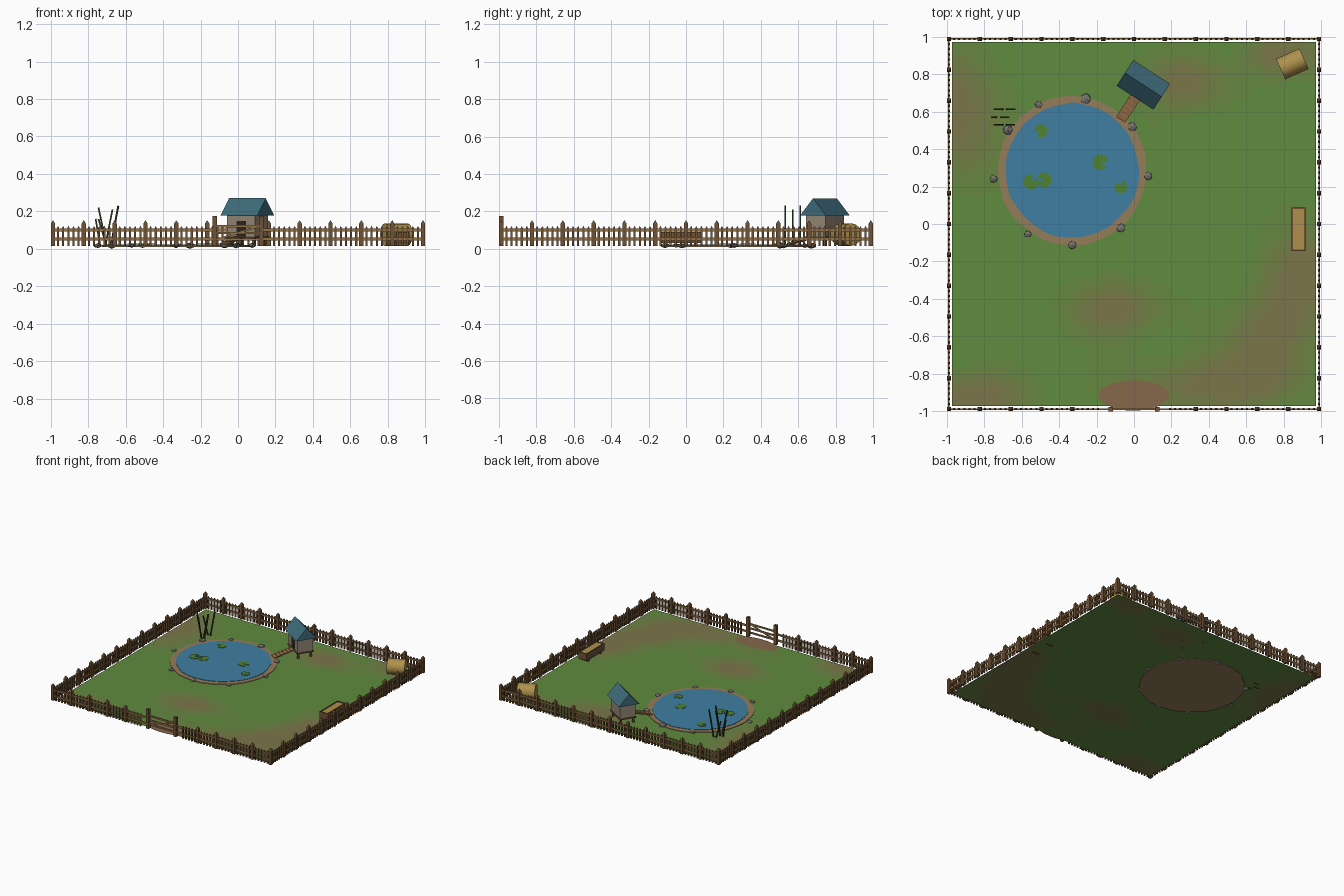
import bpy, bmesh, math, random
from mathutils import Matrix, Vector, noise

if "Cube" in bpy.data.objects:
    bpy.data.objects.remove(bpy.data.objects["Cube"])

random.seed(4)
G = 0.016  # ground level


def mat(name, r, g, b):
    m = bpy.data.materials.new(name)
    m.diffuse_color = (r, g, b, 1)
    m.use_nodes = True
    m.node_tree.nodes["Principled BSDF"].inputs["Base Color"].default_value = m.diffuse_color
    return m


WOOD = mat("wood", .16, .085, .035)
TAN = mat("tan_wood", .30, .18, .065)
PLANK = mat("plank", .30, .15, .06)
WALL = mat("wall", .30, .25, .19)
ROOF = mat("roof", .05, .15, .20)
DARK = mat("dark", .03, .02, .015)
HAY = mat("hay", .42, .28, .07)
STONE = mat("stone", .18, .17, .16)
SHORE = mat("shore", .30, .20, .10)
WATER = mat("water", .05, .21, .36)
LILY = mat("lily", .08, .22, .03)
REED = mat("reed", .03, .05, .02)
PATH = mat("path", .24, .14, .07)


def finish(name, bm, *mats, matrix=None):
    me = bpy.data.meshes.new(name)
    bmesh.ops.recalc_face_normals(bm, faces=bm.faces)
    bm.to_mesh(me)
    bm.free()
    for m in mats:
        me.materials.append(m)
    ob = bpy.data.objects.new(name, me)
    bpy.context.collection.objects.link(ob)
    if matrix:
        ob.matrix_world = matrix
    return ob


def box(bm, c, s, rot=Matrix()):
    bmesh.ops.create_cube(bm, size=1, matrix=Matrix.Translation(c) @ rot @ Matrix.Diagonal((*s, 1)))


def beam(bm, a, b, w, h):
    """Box running from a to b."""
    a, b = Vector(a), Vector(b)
    rot = (b - a).to_track_quat('X', 'Z').to_matrix().to_4x4()
    box(bm, (a + b) / 2, ((b - a).length, w, h), rot)


def post(bm, x, y, w, z1, tip):
    box(bm, (x, y, (G + z1) / 2), (w, w, z1 - G))
    bmesh.ops.create_cone(bm, segments=4, radius1=w * .7071, radius2=0, depth=tip,
                          matrix=Matrix.Translation((x, y, z1 + tip / 2)) @ Matrix.Rotation(math.pi / 4, 4, 'Z'))


def slab(name, pts, z0, z1, m):
    """Flat outline, extruded when z1 > z0."""
    bm = bmesh.new()
    f = bm.faces.new([bm.verts.new((x, y, z0)) for x, y in pts])
    if z1 > z0:
        r = bmesh.ops.extrude_face_region(bm, geom=[f])
        bmesh.ops.translate(bm, vec=(0, 0, z1 - z0), verts=[v for v in r["geom"] if isinstance(v, bmesh.types.BMVert)])
    return finish(name, bm, m)


def blob(cx, cy, rx, ry, n, wob=0.0):
    out = []
    for i in range(n):
        a = math.tau * i / n
        k = 1 + wob * random.uniform(-1, 1)
        out.append((cx + rx * k * math.cos(a), cy + ry * k * math.sin(a)))
    return out


# Ground with worn brown patches
steps = 6
shades = [mat("grass_%d" % i, .115 + .1 * i / steps, .26 - .095 * i / steps, .05 + .02 * i / steps) for i in range(steps)]
patches = [(-.92, .6, .22, .35), (.9, -.28, .22, .28), (-.85, -.93, .3, .14), (.45, -.85, .45, .16),
           (.7, -.6, .2, .2), (-.1, -.45, .25, .15), (.25, .75, .22, .15), (.8, .9, .2, .12)]
bm = bmesh.new()
bmesh.ops.create_grid(bm, x_segments=56, y_segments=56, size=.972, matrix=Matrix.Translation((0, 0, G)))
for f in bm.faces:
    c = f.calc_center_median()
    k = sum(math.exp(-((c.x - x) / rx) ** 2 - ((c.y - y) / ry) ** 2) for x, y, rx, ry in patches)
    k += .2 * noise.noise(c * 3)
    f.material_index = max(0, min(steps - 1, int(k * steps)))
finish("ground", bm, *shades)
slab("gate_path", blob(0, -.915, .19, .082, 14, .02), G + .002, G + .002, PATH)

# Pond
slab("pond_shore", blob(-.33, .285, .398, .398, 32, .012), .010, G + .004, SHORE)
slab("pond_water", blob(-.33, .285, .356, .36, 32, .012), G + .004, G + .007, WATER)

# Lily pads with a notch
for i, (x, y, r, a0) in enumerate([(-.497, .497, .036, 3.6), (-.18, .33, .042, 5.9), (-.07, .198, .034, 1.8),
                                   (-.48, .235, .04, 3.1), (-.55, .225, .04, .9)]):
    pts = [(x, y)] + [(x + r * math.cos(a0 + .35 + t * 5.58 / 12), y + r * math.sin(a0 + .35 + t * 5.58 / 12))
                      for t in range(13)]
    slab("lily_pad_%d" % i, pts, G + .008 + i * .0004, G + .011 + i * .0004, LILY)

# Stones round the shore
for i, (x, y, r) in enumerate([(-.257, .668, .031), (-.508, .636, .023), (-.674, .503, .031), (-.749, .241, .024),
                               (-.567, -.053, .022), (-.33, -.112, .025), (-.07, -.021, .026), (.075, .257, .024),
                               (-.01, .519, .027)]):
    bm = bmesh.new()
    bmesh.ops.create_icosphere(bm, subdivisions=1, radius=r)
    for v in bm.verts:
        v.co *= random.uniform(.88, 1.08)
        v.co.z *= .55
    low = min(v.co.z for v in bm.verts)
    finish("stone_%d" % i, bm, STONE, matrix=Matrix.Translation((x, y, -low + (31 - r * 1000) * .0006)))

# Reeds
bm = bmesh.new()
for y, x0, x1, top in [(.612, -.70, -.745, .16), (.612, -.68, -.638, .23), (.57, -.735, -.76, .16),
                       (.57, -.71, -.67, .21), (.53, -.70, -.745, .22), (.53, -.68, -.64, .23)]:
    beam(bm, (x0, y, G - .005), (x1, y, top), .008, .009)
finish("reeds", bm, REED)

# Fence: posts, pickets and rails on four sides with a gap for the gate
P, N, GX = .988, 12, .125
posts, pickets, rails = bmesh.new(), bmesh.new(), bmesh.new()
step = 2 * P / N
for side in range(4):
    rot = Matrix.Rotation(side * math.pi / 2, 3, 'Z')
    for i in range(N):
        s = -P + i * step
        p = rot @ Vector((s, -P, 0))
        if side or abs(s) > .2:
            post(posts, p.x, p.y, .023, .135, .018)
        for j in range(1, 6):
            t = s + j * step / 6
            if side == 0 and abs(t) < GX + .015:
                continue
            p = rot @ Vector((t, -P, 0))
            post(pickets, p.x, p.y, .011, .112, .01)
    for a, b in ([(-P, -GX), (GX, P)] if side == 0 else [(-P, P)]):
        for z in (.052, .1):
            beam(rails, rot @ Vector((a, -P, z)), rot @ Vector((b, -P, z)), .008, .015)
finish("fence_posts", posts, WOOD)
finish("fence_pickets", pickets, WOOD)
finish("fence_rails", rails, TAN)

# Gate
bm = bmesh.new()
for s in (-1, 1):
    box(bm, (s * GX, -P, (G + .175) / 2), (.024, .024, .175 - G))
finish("gate_posts", bm, WOOD)
bm = bmesh.new()
for z in (.05, .085, .12):
    beam(bm, (-GX, -P, z), (GX, -P, z), .01, .012)
beam(bm, (-.11, -P, .05), (.11, -P, .12), .007, .01)
finish("gate_rails", bm, TAN)

# Pond hut, built facing local -y
H = Matrix.Translation((.05, .743, 0)) @ Matrix.Rotation(math.radians(-33), 4, 'Z')
bm = bmesh.new()
box(bm, (0, 0, .122), (.18, .125, .125))
finish("hut_walls", bm, WALL, matrix=H)
bm = bmesh.new()
for x in (-.075, .075):
    for y in (-.05, .05):
        box(bm, (x, y, .04), (.016, .016, .05))
box(bm, (0, 0, .062), (.19, .135, .01))
finish("hut_legs_and_floor", bm, WOOD, matrix=H)
bm = bmesh.new()
ends = [[bm.verts.new((x, y, z)) for y, z in ((-.082, .178), (.082, .178), (0, .27))] for x in (-.117, .117)]
bm.faces.new(ends[0])
bm.faces.new(ends[1])
for i in range(3):
    j = (i + 1) % 3
    bm.faces.new((ends[0][i], ends[0][j], ends[1][j], ends[1][i]))
finish("hut_roof", bm, ROOF, matrix=H)
bm = bmesh.new()
box(bm, (0, -.063, .108), (.055, .004, .08))
finish("hut_door", bm, DARK, matrix=H)
bm = bmesh.new()
a, b = Vector((0, -.06, .066)), Vector((0, -.222, .026))
beam(bm, a, b, .058, .007)
for i in range(1, 6):
    c = a.lerp(b, i / 6)
    box(bm, (0, c.y, c.z + .005), (.058, .008, .006))
finish("hut_ramp", bm, PLANK, matrix=H)

# Round hay bale lying on its side
bm = bmesh.new()
bmesh.ops.create_cone(bm, cap_ends=True, segments=16, radius1=.06, radius2=.06, depth=.136)
bale = finish("hay_bale", bm, HAY, matrix=Matrix.Translation((.845, .855, G + .06))
              @ Matrix.Rotation(math.radians(24), 4, 'Z') @ Matrix.Rotation(math.pi / 2, 4, 'Y'))
bpy.context.view_layer.objects.active = bale
bale.select_set(True)
bpy.ops.object.shade_smooth_by_angle(angle=math.radians(40))

# Feeding trough filled with hay
tx, ty, tw, tl = .878, -.027, .075, .232
bm = bmesh.new()
for s in (-1, 1):
    box(bm, (tx + s * (tw / 2 - .004), ty, .061), (.008, tl, .056))
    box(bm, (tx, ty + s * (tl / 2 - .004), .061), (tw - .016, .008, .056))
    box(bm, (tx, ty + s * .08, .026), (tw - .012, .018, .024))
box(bm, (tx, ty, .036), (tw - .016, tl - .016, .008))
finish("trough", bm, WOOD)
bm = bmesh.new()
box(bm, (tx, ty, .062), (tw - .016, tl - .016, .044))
finish("trough_hay", bm, HAY)
